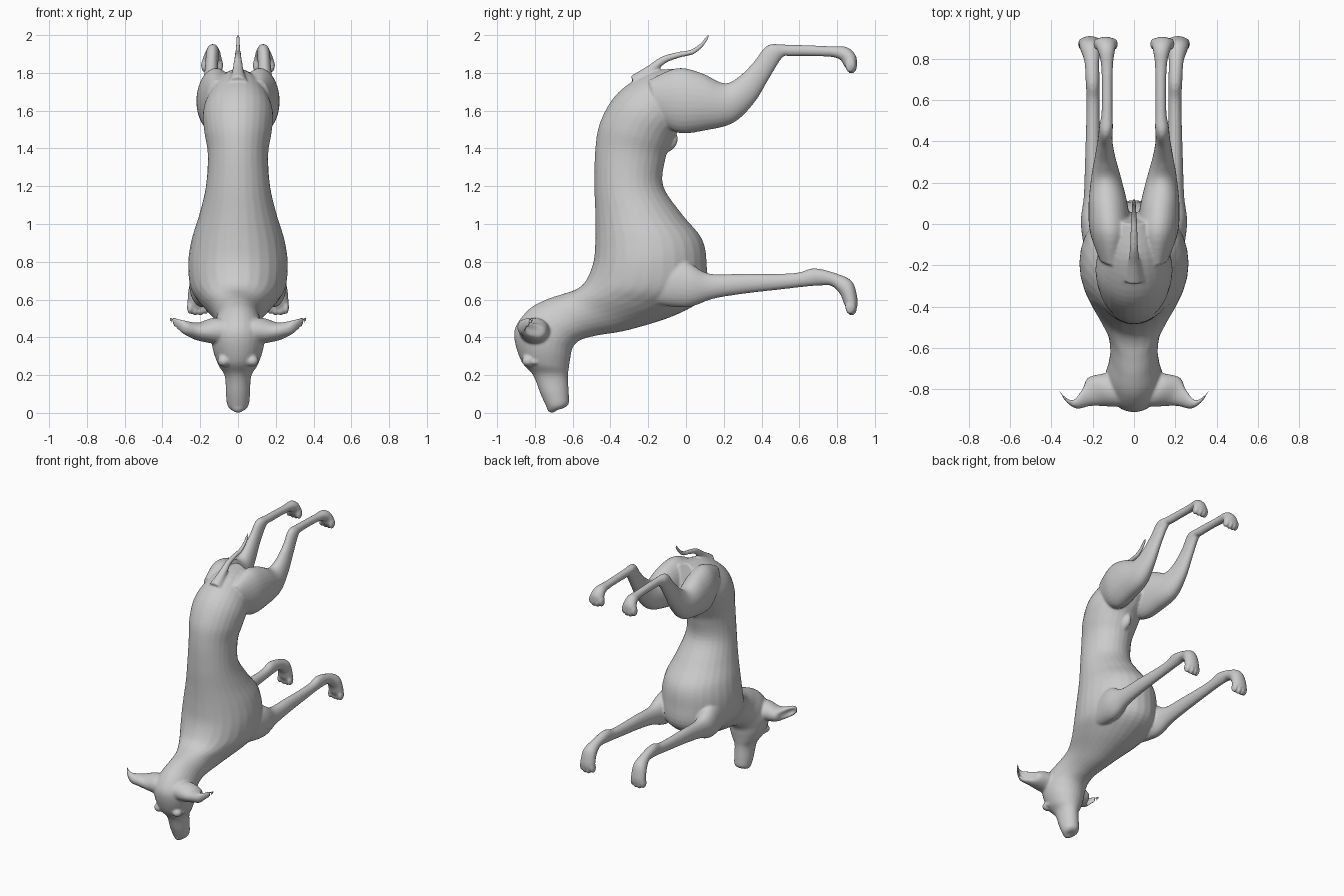
import bpy, bmesh, math
from mathutils import Vector, Matrix

bm = bmesh.new()
SIDES, SUB = 28, 5


def catmull(p0, p1, p2, p3, t):
    return [0.5 * (2*b + (c-a)*t + (2*a-5*b+4*c-d)*t*t + (3*b-a-3*c+d)*t**3)
            for a, b, c, d in zip(p0, p1, p2, p3)]


def loft(rows, sx=1):
    """Smooth closed tube; each row = centre(3), axis A(3), half width vector B(3), dent."""
    pts = []
    for i in range(len(rows) - 1):
        p0, p3 = rows[max(i-1, 0)], rows[min(i+2, len(rows)-1)]
        pts += [catmull(p0, rows[i], rows[i+1], p3, k / SUB) for k in range(SUB)]
    pts.append(rows[-1])
    rings = []
    for r in pts:
        c, a, b = Vector(r[0:3]), Vector(r[3:6]), Vector(r[6:9])
        ring = []
        for k in range(SIDES):
            t = 2 * math.pi * k / SIDES
            s = (t + math.pi) % (2 * math.pi) - math.pi
            p = c + a * (math.cos(t) - r[9] * math.exp(-(s / 0.75) ** 2)) + b * math.sin(t)
            ring.append(bm.verts.new((p.x * sx, p.y, p.z)))
        rings.append(ring)
    for r1, r2 in zip(rings, rings[1:]):
        for k in range(SIDES):
            n = (k + 1) % SIDES
            bm.faces.new((r1[k], r1[n], r2[n], r2[k]))
    bm.faces.new(rings[0][::-1])
    bm.faces.new(rings[-1])


def outline(sections, cx=None):
    """Rows from side-view edge pairs: y1, z1, y2, z2, half width, (centre x)."""
    rows = []
    for s in sections:
        y1, z1, y2, z2, w = s[:5]
        x = s[5] if len(s) > 5 else 0
        rows.append([x, (y1+y2)/2, (z1+z2)/2, 0, (y1-y2)/2, (z1-z2)/2, w, 0, 0, 0])
    return rows


def blob(c, r, tilt=0):
    m = (Matrix.Translation(c) @ Matrix.Rotation(tilt, 4, 'X')
         @ Matrix.Diagonal((r[0], r[1], r[2], 1)))
    bmesh.ops.create_uvsphere(bm, u_segments=20, v_segments=12, radius=1, matrix=m)


# trunk, neck, head and muzzle in one sweep from the rump to the nose
trunk = [
    (0.00, 1.825, 0.06, 1.60, .09), (-.18, 1.805, 0.00, 1.53, .15),
    (-.355, 1.70, -.05, 1.48, .185), (-.45, 1.55, -.08, 1.42, .178),
    (-.48, 1.40, -.11, 1.34, .16), (-.485, 1.20, -.12, 1.20, .17),
    (-.48, 1.05, -.02, 1.05, .205), (-.48, .92, .085, .92, .245),
    (-.49, .80, .11, .78, .264), (-.53, .70, .10, .62, .25),
    (-.58, .655, -.05, .52, .20), (-.65, .63, -.30, .44, .135),
    (-.74, .60, -.47, .41, .115), (-.83, .55, -.56, .385, .125),
    (-.90, .46, -.60, .345, .14), (-.907, .38, -.612, .29, .133),
    (-.87, .27, -.62, .24, .105), (-.81, .20, -.625, .19, .07),
    (-.77, .10, -.62, .10, .064), (-.738, .03, -.62, .05, .056),
    (-.72, .004, -.64, .028, .035)]
loft(outline(trunk))

# nose tip and belly fold
blob((0, -.71, .03), (.035, .028, .03))
blob((0, -.085, 1.43), (.03, .035, .055), -0.6)

# tail
tail = [(-.27, 1.74, .05), (-.19, 1.81, .03), (-.12, 1.868, .021), (-.04, 1.895, .017),
        (.03, 1.91, .015), (.08, 1.945, .012), (.108, 1.98, .010), (.122, 2.005, .007)]
loft([[0, y, z, 0, -.5*r, .85*r, r, 0, 0, 0] for y, z, r in tail])

hind_leg = [
    (-.20, 1.76, -.12, 1.52, .06, .11), (-.05, 1.825, -.03, 1.48, .098, .115),
    (.08, 1.80, .10, 1.495, .095, .125), (.20, 1.745, .25, 1.535, .072, .135),
    (.28, 1.78, .36, 1.64, .05, .14), (.36, 1.86, .44, 1.77, .036, .14),
    (.43, 1.945, .51, 1.88, .033, .135), (.53, 1.95, .56, 1.888, .027, .13),
    (.75, 1.942, .75, 1.886, .028, .13), (.85, 1.937, .815, 1.87, .04, .133),
    (.90, 1.89, .835, 1.84, .052, .137), (.905, 1.83, .85, 1.82, .052, .137)]
front_leg = [
    (-.17, .82, -.20, .58, .06, .17), (0, .80, 0, .558, .07, .187),
    (.12, .738, .14, .603, .048, .195), (.30, .737, .30, .63, .039, .198),
    (.50, .737, .50, .653, .033, .198), (.60, .744, .62, .667, .032, .198),
    (.68, .766, .71, .674, .034, .20), (.80, .737, .77, .672, .036, .204),
    (.88, .695, .815, .63, .05, .21), (.907, .61, .835, .58, .056, .212),
    (.907, .56, .85, .555, .054, .212)]
# ear: x, y, z, depth, height, hollow
ear = [(.06, -.80, .43, .09, .07, 0), (.13, -.805, .435, .086, .068, 0),
       (.20, -.81, .43, .076, .05, .1), (.24, -.828, .437, .058, .043, .6),
       (.29, -.862, .455, .034, .036, 1.0), (.335, -.84, .48, .026, .024, .8),
       (.365, -.80, .50, .016, .012, .3), (.384, -.763, .52, .007, .006, 0)]

for sx in (1, -1):
    loft(outline(hind_leg), sx)
    loft(outline(front_leg), sx)
    loft([[x, y, z, .4*d, .92*d, 0, 0, 0, h, n] for x, y, z, d, h, n in ear], sx)
    # toes
    for cx, z in ((.137, 1.832), (.212, .552)):
        for i, dx in enumerate((-.042, -.0145, .0145, .042)):
            mid = i in (1, 2)
            blob((sx * (cx + dx), .878 if mid else .87, z if mid else z + .008),
                 (.0165, .028, .038), -0.1)
    # brow and eye
    blob((sx * .075, -.835, .275), (.035, .035, .03))
    blob((sx * .092, -.80, .27), (.018, .022, .016))

bmesh.ops.recalc_face_normals(bm, faces=bm.faces[:])
mesh = bpy.data.meshes.new("dog_body")
bm.to_mesh(mesh)
bm.free()
dog = bpy.data.objects.new("dog_body", mesh)
bpy.context.collection.objects.link(dog)

# fuse the parts into one smooth skin
fuse = dog.modifiers.new("fuse", 'REMESH')
fuse.mode = 'VOXEL'
fuse.voxel_size = 0.0075
fuse.use_smooth_shade = True
soft = dog.modifiers.new("soften", 'SMOOTH')
soft.factor = 0.5
soft.iterations = 6
